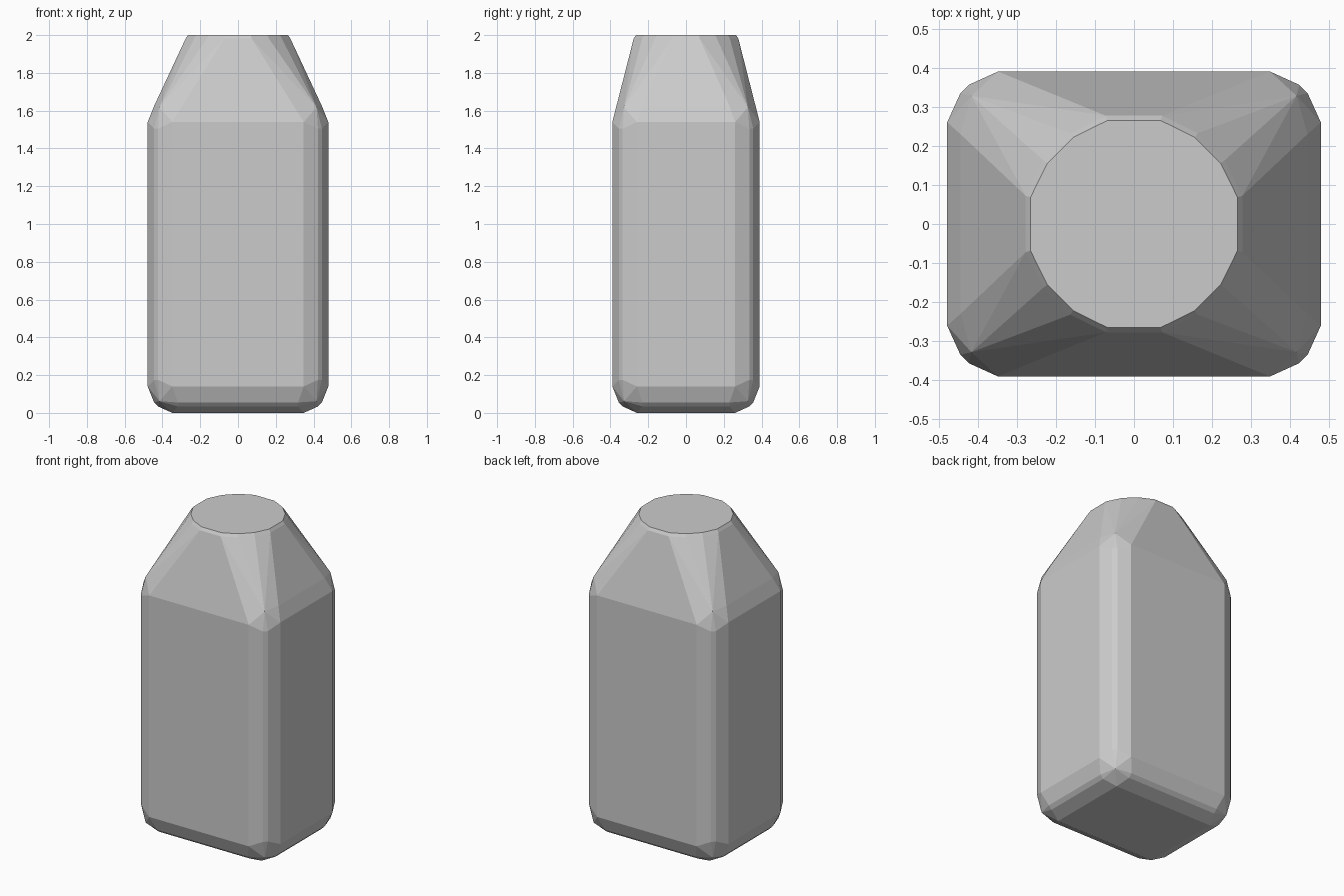
import bpy, bmesh
from math import radians
from itertools import product

if "Cube" in bpy.data.objects:
    bpy.data.objects.remove(bpy.data.objects["Cube"])

HX, HY, BOX_H = 0.478, 0.39, 1.68   # body block half sizes and height
BEV, A, B, C = 0.13, 0.055, 0.034, 0.062   # corner rounding insets

bm = bmesh.new()

# rounded body block: insets from each box corner, mirrored to all eight
insets = [(BEV, 0, BEV + .01), (0, BEV, BEV + .01), (BEV, BEV, 0),
          (A, B, .175), (B, A, .175),
          (BEV + .03, A, B), (BEV + .03, B, A),
          (A, BEV + .03, B), (B, BEV + .03, A),
          (C, C, C)]
for sx, sy, top in product((-1, 1), (-1, 1), (0, 1)):
    for ix, iy, iz in insets:
        z = BOX_H - iz if top else iz
        bm.verts.new((sx * (HX - ix), sy * (HY - iy), z))

# sixteen-sided neck rim with a tiny chamfer
for s, z in ((1.0, 1.982), (0.955, 2.0)):
    for x, y in ((.277, .072), (.232, .163), (.163, .232), (.072, .277)):
        for sx, sy in product((-1, 1), repeat=2):
            bm.verts.new((sx * x * s, sy * y * s, z))

# skin everything with one convex shell
res = bmesh.ops.convex_hull(bm, input=bm.verts[:])
loose = [v for v in bm.verts if not v.link_faces]
bmesh.ops.delete(bm, geom=loose, context='VERTS')
bmesh.ops.dissolve_limit(bm, angle_limit=radians(0.5), verts=bm.verts[:], edges=bm.edges[:])
bmesh.ops.recalc_face_normals(bm, faces=bm.faces[:])

mesh = bpy.data.meshes.new("bottle_body")
bm.to_mesh(mesh)
bm.free()
bpy.context.collection.objects.link(bpy.data.objects.new("bottle_body", mesh))
